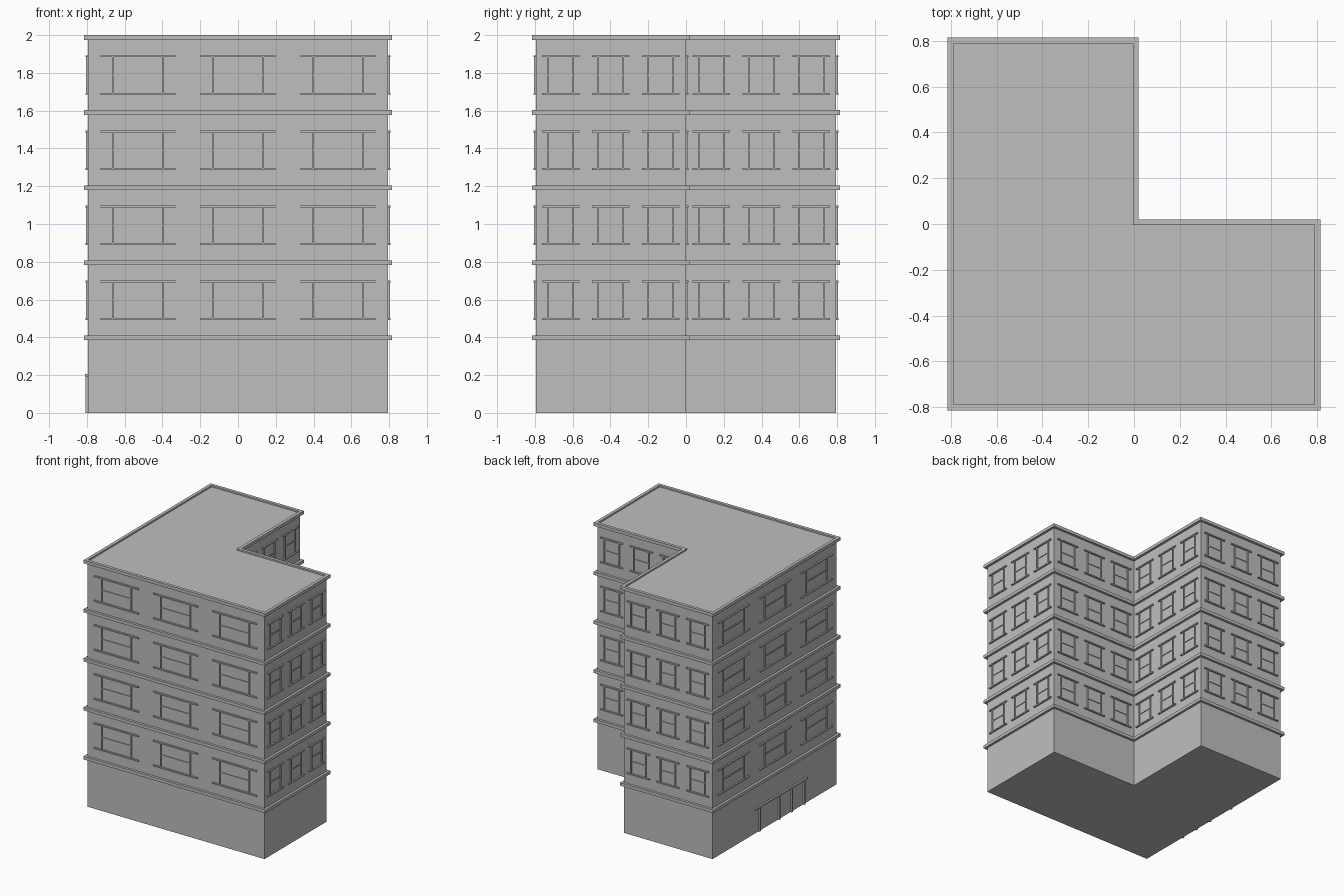
import bpy
import bmesh
from mathutils import Matrix, Vector

cube = bpy.data.objects.get("Cube")
if cube:
    bpy.data.objects.remove(cube, do_unlink=True)

STOREY = 0.3975
HALF = 2 * STOREY

grey = bpy.data.materials.new("plain_grey")
grey.use_nodes = True
grey.diffuse_color = (0.52, 0.52, 0.52, 1)
grey.node_tree.nodes["Principled BSDF"].inputs["Base Color"].default_value = grey.diffuse_color


def finish(name, bm):
    bmesh.ops.recalc_face_normals(bm, faces=bm.faces)
    mesh = bpy.data.meshes.new(name)
    bm.to_mesh(mesh)
    bm.free()
    mesh.materials.append(grey)
    obj = bpy.data.objects.new(name, mesh)
    bpy.context.collection.objects.link(obj)
    return obj


def outline(d=0.0):
    """L-shaped plan, grown outward by d."""
    w = HALF + d
    return [Vector(p) for p in
            ((-w, -w), (w, -w), (w, d), (d, d), (d, w), (-w, w))]


def add_box(bm, frame, t, z, out, inset=0.004):
    """Box on a wall: t and z are (low, high) ranges, out is how far it projects."""
    size = Vector((t[1] - t[0], out + inset, z[1] - z[0]))
    centre = Vector((sum(t) / 2, (out - inset) / 2, sum(z) / 2))
    bmesh.ops.create_cube(bm, size=1, matrix=frame @ Matrix.Translation(centre)
                          @ Matrix.Diagonal(size).to_4x4())


def wall_frame(a, b):
    """Local x runs along the wall from its middle, local y points outward."""
    d = (b - a).normalized()
    mid = (a + b) / 2
    return Matrix(((d.x, d.y, 0, mid.x), (d.y, -d.x, 0, mid.y),
                   (0, 0, 1, 0), (0, 0, 0, 1)))


# Main block with a flat roof
bm = bmesh.new()
face = bm.faces.new([bm.verts.new((p.x, p.y, 0)) for p in outline()])
top = bmesh.ops.extrude_face_region(bm, geom=[face])
bmesh.ops.translate(bm, vec=(0, 0, 5 * STOREY),
                    verts=[v for v in top["geom"] if isinstance(v, bmesh.types.BMVert)])
if not any(f.calc_center_median().z == 0 for f in bm.faces):
    bm.faces.new([v for v in bm.verts if v.co.z == 0])
finish("building_walls", bm)

# Storey bands, the highest one forming the roof rim
for level in range(1, 6):
    bm = bmesh.new()
    z = level * STOREY
    loops = [[bm.verts.new((p.x, p.y, z + h)) for p in outline(d)]
             for d, h in ((0.02, -0.0125), (0.02, 0.0125),
                          (-0.005, 0.0125), (-0.005, -0.0125))]
    for i in range(4):
        lower, upper = loops[i], loops[(i + 1) % 4]
        for j in range(6):
            k = (j + 1) % 6
            bm.faces.new((lower[j], lower[k], upper[k], upper[j]))
    finish("roof_rim" if level == 5 else f"storey_band_{level}", bm)

# Three window frames per storey on every wall
names = ("front", "left_end", "inner_back", "inner_left", "back", "right_side")
corners = outline()
frames = [wall_frame(corners[i], corners[(i + 1) % 6]) for i in range(6)]
for i, name in enumerate(names):
    bm = bmesh.new()
    cell = (corners[(i + 1) % 6] - corners[i]).length / 3
    for level in range(1, 5):
        low, high = (level + 0.25) * STOREY, (level + 0.75) * STOREY
        mid = (low + high) / 2
        for column in (-1, 0, 1):
            c = column * cell
            # Sill and head
            for z in (low, high):
                add_box(bm, frames[i], (c - cell * 3 / 8, c + cell * 3 / 8),
                        (z - 0.005, z + 0.005), 0.012)
            # Side posts
            for t in (c - cell / 4, c + cell / 4):
                add_box(bm, frames[i], (t - 0.004, t + 0.004), (low, high), 0.009)
            # Middle crossbar
            add_box(bm, frames[i], (c - cell / 4, c + cell / 4),
                    (mid - 0.004, mid + 0.004), 0.006)
    finish(name + "_windows", bm)

# Entrance posts and lintel on the long side wall (local x runs toward the front)
bm = bmesh.new()
for t in (-0.20, 0.05, 0.21, 0.37):
    add_box(bm, frames[5], (t - 0.008, t + 0.008), (0, 0.2), 0.012)
add_box(bm, frames[5], (-0.26, 0.41), (0.193, 0.205), 0.014)
finish("entrance_frame", bm)
